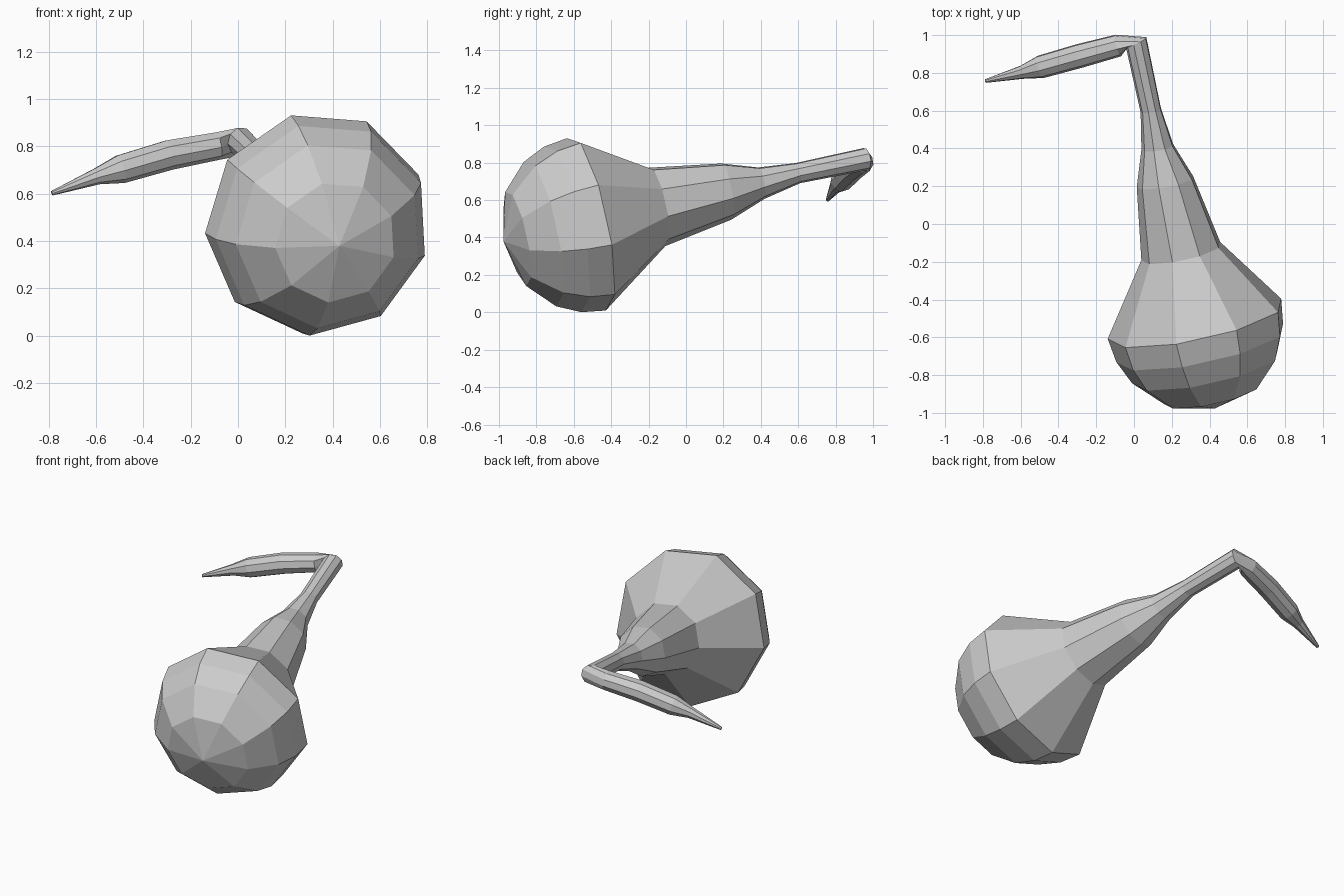
import bpy, bmesh
from math import sin, cos, radians
from mathutils import Vector

if "Cube" in bpy.data.objects:
    bpy.data.objects.remove(bpy.data.objects["Cube"])

SIDES = 9
START = radians(103)

# Bulb: dome rings on a tilted axis, from near the pole to the widest ring
axis = Vector((-0.205, 0.957, 0.205)).normalized()
centre = Vector((0.33, -0.517, 0.478))
R = 0.48
pole = centre - axis * R
rings = []   # (centre, radius, normal)
for lat in (57, 33, 16, 0):
    a = radians(lat)
    rings.append((centre - axis * R * sin(a), R * cos(a), axis))

# Neck, sharp bend, then the tapering stem
for c, r, n in [
    ((0.252, -0.15, 0.567), 0.218, axis),
    ((0.167, 0.22, 0.648), 0.155, (-0.17, 0.96, 0.17)),
    ((0.125, 0.405, 0.692), 0.087, (-0.16, 0.96, 0.2)),
    ((0.09, 0.60, 0.745), 0.056, (-0.18, 0.95, 0.22)),
    ((0.012, 0.962, 0.82), 0.061, (-0.43, 0.9, 0.14)),
    ((-0.085, 0.945, 0.803), 0.06, (-0.95, -0.25, -0.16)),
    ((-0.29, 0.89, 0.765), 0.065, (-0.94, -0.26, -0.22)),
    ((-0.495, 0.832, 0.705), 0.062, (-0.93, -0.26, -0.27)),
    ((-0.595, 0.803, 0.674), 0.036, (-0.92, -0.25, -0.32)),
    ((-0.786, 0.757, 0.602), 0.010, (-0.91, -0.23, -0.34)),
]:
    rings.append((Vector(c), r, Vector(n).normalized()))

# Sweep the rings, carrying the cross-section round each turn without twist
bm = bmesh.new()
n0 = axis
u = Vector((1, 0, 0))
u = (u - n0 * u.dot(n0)).normalized()
loops = []
for c, r, n in rings:
    u.rotate(n0.rotation_difference(n))
    n0 = n
    v = u.cross(n)
    loop = []
    for k in range(SIDES):
        t = START + radians(360 / SIDES) * k
        loop.append(bm.verts.new(c + (u * cos(t) + v * sin(t)) * r))
    loops.append(loop)

# Pole fan, side faces and tip cap
tip = bm.verts.new(pole)
for k in range(SIDES):
    j = (k + 1) % SIDES
    bm.faces.new((tip, loops[0][k], loops[0][j]))
    for a, b in zip(loops, loops[1:]):
        bm.faces.new((a[k], a[j], b[j], b[k]))
bm.faces.new(loops[-1])
bmesh.ops.recalc_face_normals(bm, faces=bm.faces)

mesh = bpy.data.meshes.new("gourd_with_stem")
bm.to_mesh(mesh)
bm.free()
bpy.context.collection.objects.link(bpy.data.objects.new("gourd_with_stem", mesh))
